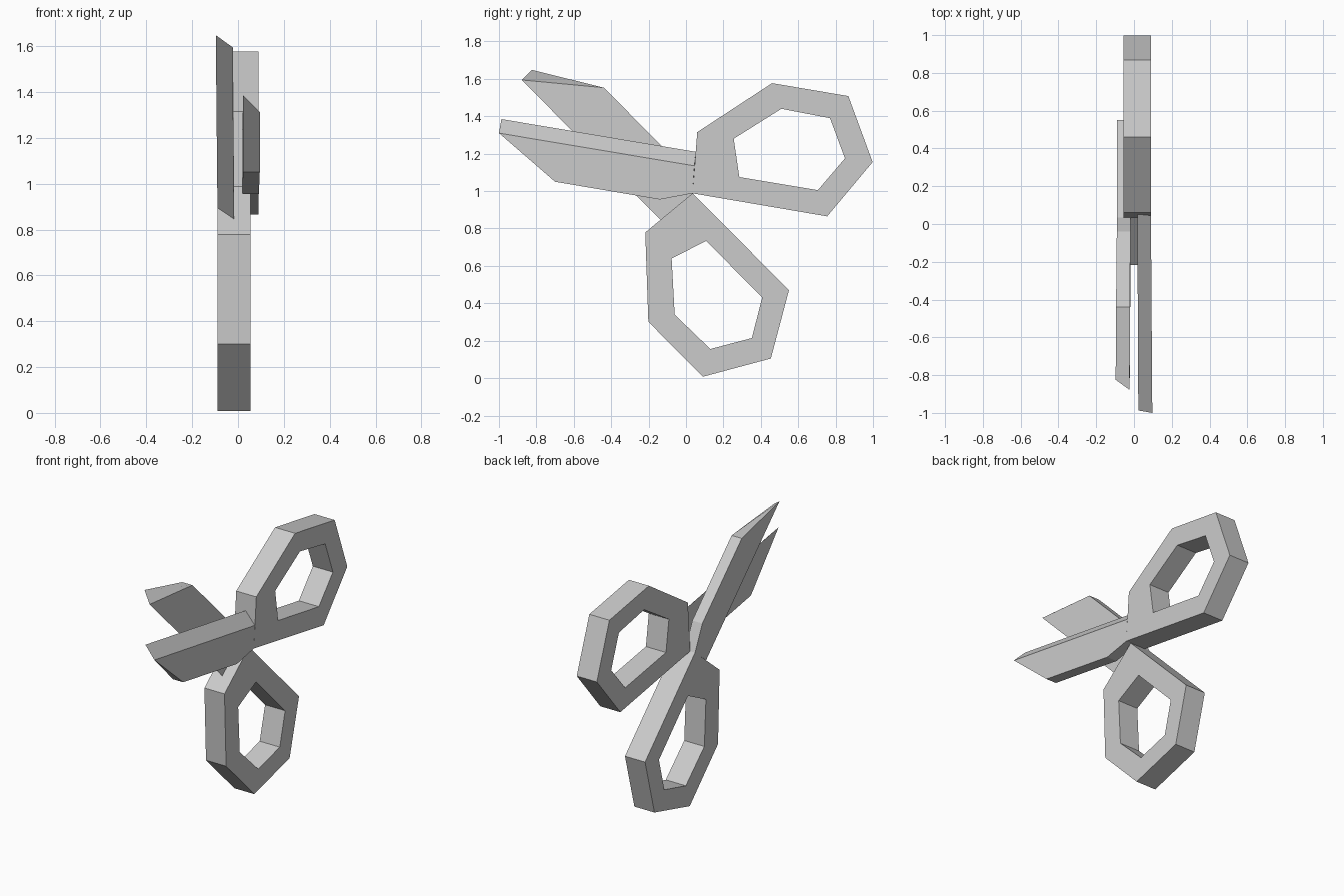
import bpy
import bmesh
import math

cube = bpy.data.objects.get("Cube")
if cube:
    bpy.data.objects.remove(cube, do_unlink=True)

grey = bpy.data.materials.new("plain grey")
grey.use_nodes = True
grey.diffuse_color = (0.6, 0.6, 0.6, 1)
grey.node_tree.nodes["Principled BSDF"].inputs["Base Color"].default_value = grey.diffuse_color

# Profiles are (y, z) points of the upper half; both halves meet at the pivot
PIVOT = (0.035, 0.988)
RING_OUTER = [PIVOT, (0.06, 1.315), (0.46, 1.577), (0.868, 1.508), (0.998, 1.155), (0.755, 0.865)]
RING_INNER = [(0.285, 1.075), (0.255, 1.28), (0.51, 1.44), (0.77, 1.39), (0.85, 1.175), (0.705, 1.005)]
BLADE_BACK = [(-0.7, 1.05), (-0.14, 0.955), PIVOT]
BLADE_OUTER = [(-1.0, 1.31)] + BLADE_BACK + [(0.045, 1.135)]
BLADE_INNER = [(-0.987, 1.385)] + BLADE_BACK + [(0.052, 1.21)]
SWING = math.radians(-54.8)


def place(x, point, flipped):
    """Upper half as is; lower half reflected through the pivot's middle line."""
    y, z = point
    if not flipped:
        return (x, y, z)
    dy, dz = y - PIVOT[0], z - PIVOT[1]
    c, s = math.cos(SWING), math.sin(SWING)
    return (-x, PIVOT[0] + c * dy + s * dz, PIVOT[1] + s * dy - c * dz)


def finish(name, bm):
    bmesh.ops.recalc_face_normals(bm, faces=bm.faces)
    mesh = bpy.data.meshes.new(name)
    bm.to_mesh(mesh)
    bm.free()
    mesh.materials.append(grey)
    bpy.context.collection.objects.link(bpy.data.objects.new(name, mesh))


def bridge(bm, a, b):
    for i in range(len(a)):
        j = (i + 1) % len(a)
        bm.faces.new((a[i], a[j], b[j], b[i]))


# Finger ring: a six-sided frame with a six-sided hole
def handle(name, flipped):
    bm = bmesh.new()
    loops = [[bm.verts.new(place(x, p, flipped)) for p in outline]
             for x, outline in ((-0.055, RING_OUTER), (0.09, RING_OUTER),
                                (0.09, RING_INNER), (-0.055, RING_INNER))]
    for k in range(4):
        bridge(bm, loops[k], loops[(k + 1) % 4])
    finish(name, bm)


# Blade: flat plate with one slanted cutting edge, leaning out towards the tip
def blade(name, flipped):
    bm = bmesh.new()
    loops = [[bm.verts.new(place(x - lean * p[0], p, flipped)) for p in outline]
             for x, lean, outline in ((0.09, 0.007, BLADE_OUTER), (0.018, 0.005, BLADE_INNER))]
    bridge(bm, *loops)
    for loop in loops:
        bm.faces.new(loop)
    finish(name, bm)


for side, flipped in (("left", False), ("right", True)):
    handle(side + "_handle", flipped)
    blade(side + "_blade", flipped)
